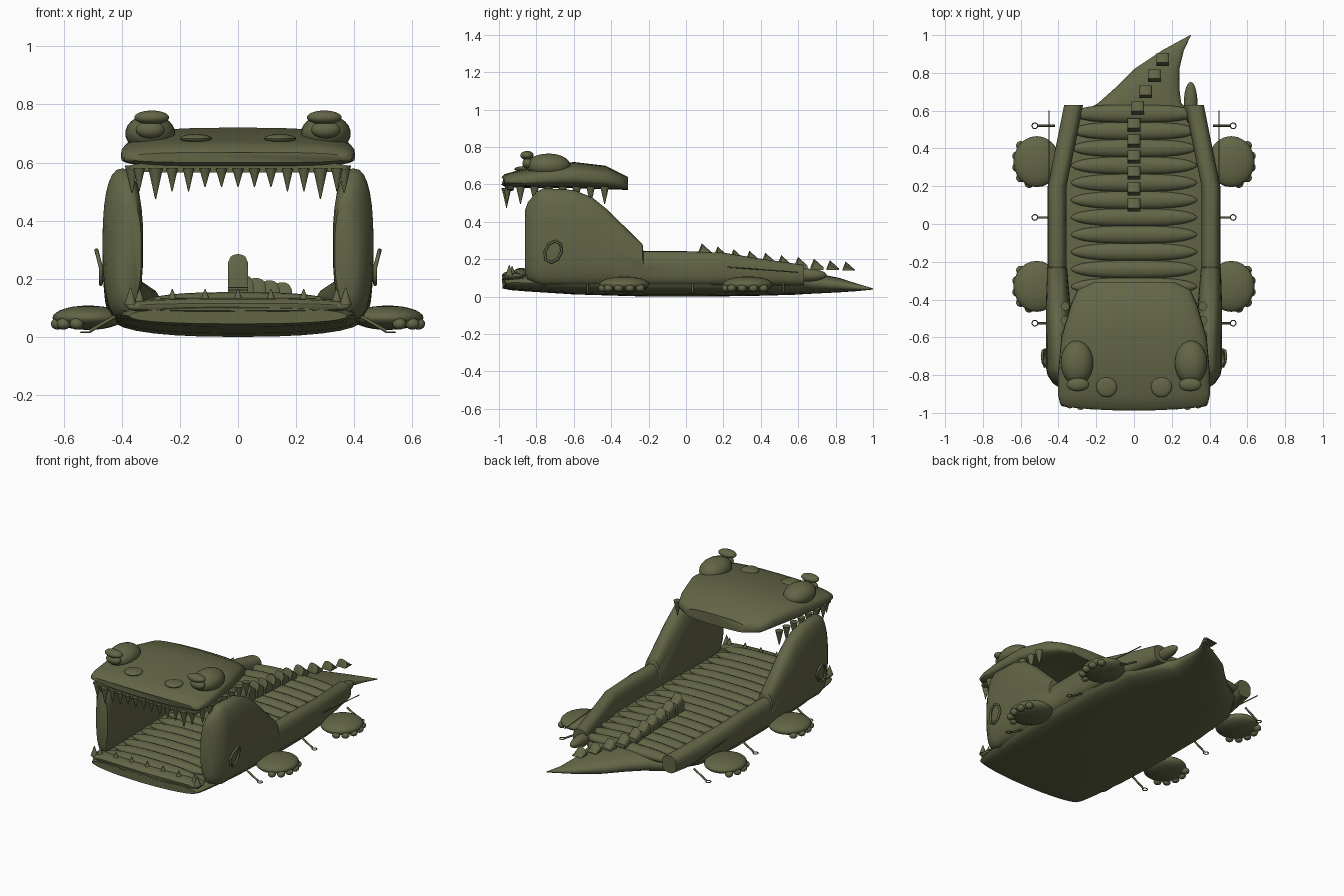
import bpy, bmesh, math
from mathutils import Vector

if "Cube" in bpy.data.objects:
    bpy.data.objects.remove(bpy.data.objects["Cube"])

olive = bpy.data.materials.new("olive_green")
olive.diffuse_color = (0.125, 0.132, 0.062, 1)
olive.use_nodes = True
olive.node_tree.nodes["Principled BSDF"].inputs["Base Color"].default_value = olive.diffuse_color


def finish(name, bm):
    bmesh.ops.recalc_face_normals(bm, faces=bm.faces)
    me = bpy.data.meshes.new(name)
    bm.to_mesh(me)
    bm.free()
    me.materials.append(olive)
    ob = bpy.data.objects.new(name, me)
    bpy.context.collection.objects.link(ob)
    return ob


def loft(name, rings):
    bm = bmesh.new()
    rows = [[bm.verts.new(p) for p in r] for r in rings]
    n = len(rows[0])
    for a, b in zip(rows, rows[1:]):
        for i in range(n):
            bm.faces.new((a[i], a[(i + 1) % n], b[(i + 1) % n], b[i]))
    bm.faces.new(rows[0])
    bm.faces.new(rows[-1])
    return finish(name, bm)


def ring(cx, y, hw, zb, zt, n=2.5, bulge=0.0, mid=0.5, count=28):
    """Rounded cross-section in the xz plane."""
    pts, zm = [], zb + (zt - zb) * mid
    for i in range(count):
        a = 2 * math.pi * i / count
        c, s = math.cos(a), math.sin(a)
        u = math.copysign(abs(c) ** (2 / n), c)
        v = math.copysign(abs(s) ** (2 / n), s)
        pts.append((cx + hw * u, y - bulge * (1 - u * u),
                    zm + v * ((zt - zm) if v > 0 else (zm - zb))))
    return pts


def ball(name, loc, size):
    bm = bmesh.new()
    bmesh.ops.create_uvsphere(bm, u_segments=24, v_segments=14, radius=1)
    for v in bm.verts:
        v.co = Vector(loc) + Vector((v.co.x * size[0], v.co.y * size[1], v.co.z * size[2]))
    return finish(name, bm)


def cone(name, loc, r, h):
    """Tooth: base at loc, tip h above (or below when h is negative)."""
    bm = bmesh.new()
    bmesh.ops.create_cone(bm, cap_ends=True, segments=12, radius1=r, radius2=r * 0.08, depth=1)
    for v in bm.verts:
        v.co = Vector((loc[0] + v.co.x, loc[1] + v.co.y, loc[2] + (v.co.z + 0.5) * h))
    return finish(name, bm)


def tube(name, pts, r, cyclic=False):
    cu = bpy.data.curves.new(name, 'CURVE')
    cu.dimensions = '3D'
    cu.bevel_depth = r
    cu.bevel_resolution = 2
    cu.use_fill_caps = True
    sp = cu.splines.new('POLY')
    sp.points.add(len(pts) - 1)
    for p, co in zip(sp.points, pts):
        p.co = (*co, 1)
    sp.use_cyclic_u = cyclic
    cu.materials.append(olive)
    ob = bpy.data.objects.new(name, cu)
    bpy.context.collection.objects.link(ob)


# Body with lower jaw and curved tail
body = [(-.965, 0, .375, .045, .10, .02), (-.93, 0, .39, .035, .115, .01), (-.85, 0, .40, .028, .12, 0),
        (-.6, 0, .42, .012, .125, 0), (-.2, 0, .43, 0, .13, 0), (.1, 0, .43, 0, .13, 0),
        (.4, 0, .40, .005, .13, 0), (.58, .01, .30, .01, .13, 0), (.64, .03, .22, .014, .13, 0),
        (.72, .07, .17, .018, .12, 0), (.82, .12, .12, .023, .10, 0),
        (.92, .207, .057, .03, .068, 0), (1.0, .30, .003, .038, .044, 0)]
loft("body_and_tail", [ring(cx, y, hw, zb, zt, 2.4, bu) for y, cx, hw, zb, zt, bu in body])

# Lower lip cushion
loft("lower_lip", [ring(0, y, hw, zb, zt, 3.0, .02) for y, hw, zb, zt in
     [(-.965, .36, .09, .115), (-.95, .385, .08, .13), (-.90, .385, .08, .135), (-.87, .37, .09, .125)]])

# Floor cushions
for k in range(17):
    y = -.88 + k * .0915
    rows = []
    for j in range(17):
        t = -math.cos(math.pi * j / 16)
        f = max(.02, (1 - abs(t) ** 3.0) ** .6)
        rows.append([(t * .335, y + .049 * f * math.cos(a), .118 + .036 * f * math.sin(a))
                     for a in [2 * math.pi * i / 16 for i in range(16)]])
    loft("floor_cushion", rows)

# Upper head
head = [(-.968, .365, .60, .635, .02), (-.95, .392, .588, .655, .02), (-.9, .403, .583, .672, .01),
        (-.8, .403, .58, .692, 0), (-.6, .385, .58, .72, 0), (-.43, .335, .575, .70, 0),
        (-.35, .30, .572, .66, 0), (-.31, .22, .57, .64, 0)]
loft("upper_head", [ring(0, y, hw, zb, zt, 3.2, bu, .4, 40) for y, hw, zb, zt, bu in head])
# Gum strip above the front teeth
loft("upper_gum", [ring(0, y, .375, .565, .60, 4, .015) for y in (-.955, -.92)])

wall = [(-.862, .368, .035, .13, .46), (-.845, .378, .05, .09, .505), (-.80, .392, .066, .07, .56),
        (-.76, .397, .069, .06, .58), (-.6, .397, .069, .06, .57), (-.5, .40, .067, .06, .53),
        (-.42, .402, .064, .06, .465), (-.232, .407, .053, .06, .28), (-.228, .407, .05, .06, .243),
        (0, .407, .05, .06, .243), (.2, .407, .05, .06, .235), (.42, .362, .05, .06, .20),
        (.63, .32, .05, .06, .17)]

for s in (-1, 1):
    # Side wall running back into the side bolster
    loft("side_wall", [ring(s * cx, y, hw, zb, zt, 2.5) for y, cx, hw, zb, zt in wall])
    # Eyes and nostrils
    ball("eye_mound", (s * .302, -.735, .70), (.086, .118, .065))
    ball("eyeball", (s * .302, -.845, .713), (.05, .03, .03))
    ball("eyelid", (s * .297, -.85, .755), (.06, .036, .024))
    ball("nostril", (s * .145, -.862, .682), (.055, .055, .016))
    # Side teeth of the upper jaw
    for k in range(7):
        cone("side_tooth", (s * .365, -.885 + k * .075, .59), .024, -.095)
    # Feet with toes
    for y in (-.33, .33):
        ball("foot", (s * .515, y, .066), (.123, .135, .042))
        for dx, dy in [(.04, -.115), (.085, -.085), (.105, -.03), (.105, .03), (.085, .085)]:
            ball("toe", (s * (.515 + dx), y + dy, .045), (.024, .024, .02))
    # Ground stakes with rings
    for y in (-.525, .035, .52):
        tube("stake", [(s * .42, y, .072), (s * .51, y, .02)], .006)
        tube("stake_ring", [(s * (.525 + .015 * math.cos(a)), y + .015 * math.sin(a), .016)
             for a in [i * math.pi / 6 for i in range(12)]], .003, True)
    # Wall handle and rope
    tube("handle", [(s * (.472 + .015 * max(0, math.sin(a))), -.71 + .045 * math.cos(a) + .012 * math.sin(a),
         .24 + .058 * math.sin(a)) for a in [i * math.pi / 4 for i in range(8)]], .007, True)
    tube("rope", [(s * .45, .2, .16), (s * .45, .6, .13)], .003)

# Front teeth of the upper jaw
for i in range(-6, 7):
    big = abs(i) == 5
    x = i * .0567
    cone("upper_tooth", (x, -.955 - .012 * (1 - (x / .36) ** 2), .58),
         .025 if big else .02, -.105 if big else (-.08 if abs(i) > 2 else -.065))
# Lower teeth
for i in range(-3, 4):
    cone("lower_tooth", (i * .113, -.93, .12), .018, .045)
for s in (-1, 1):
    cone("lower_corner_tooth", (s * .37, -.945, .11), .022, .06)

# Air inlet beside the tail
ball("air_inlet", (.30, .64, .115), (.036, .112, .035))

# Spine plates: ridge across x with rounded top corners
spine = [(0, .10, .285, .115), (0, .185, .268, .10), (0, .27, .254, .09), (0, .355, .245, .085),
         (0, .44, .235, .08), (0, .525, .222, .075), (.02, .615, .212, .07), (.062, .70, .203, .06),
         (.108, .785, .195, .052), (.152, .87, .188, .048)]
for x, y, zt, h in spine:
    rings = []
    for j in range(9):
        u = -1 + j / 4
        drop = .028 * (1 - math.sqrt(max(0, 1 - u * u)))
        sh, b, px = zt - .045 - drop * .3, zt - h, x + .034 * u
        rings.append([(px, y - .034, b), (px, y + .034, b), (px, y + .034, max(sh, b + .002)),
                      (px, y - .016, zt - drop), (px, y - .034, max(sh, b + .002))])
    loft("spine_plate", rings)

# Smooth shading with sharp edges kept
bpy.ops.object.select_all(action='DESELECT')
for ob in bpy.context.scene.objects:
    if ob.type == 'MESH':
        ob.select_set(True)
        bpy.context.view_layer.objects.active = ob
bpy.ops.object.shade_smooth_by_angle(angle=math.radians(40))
